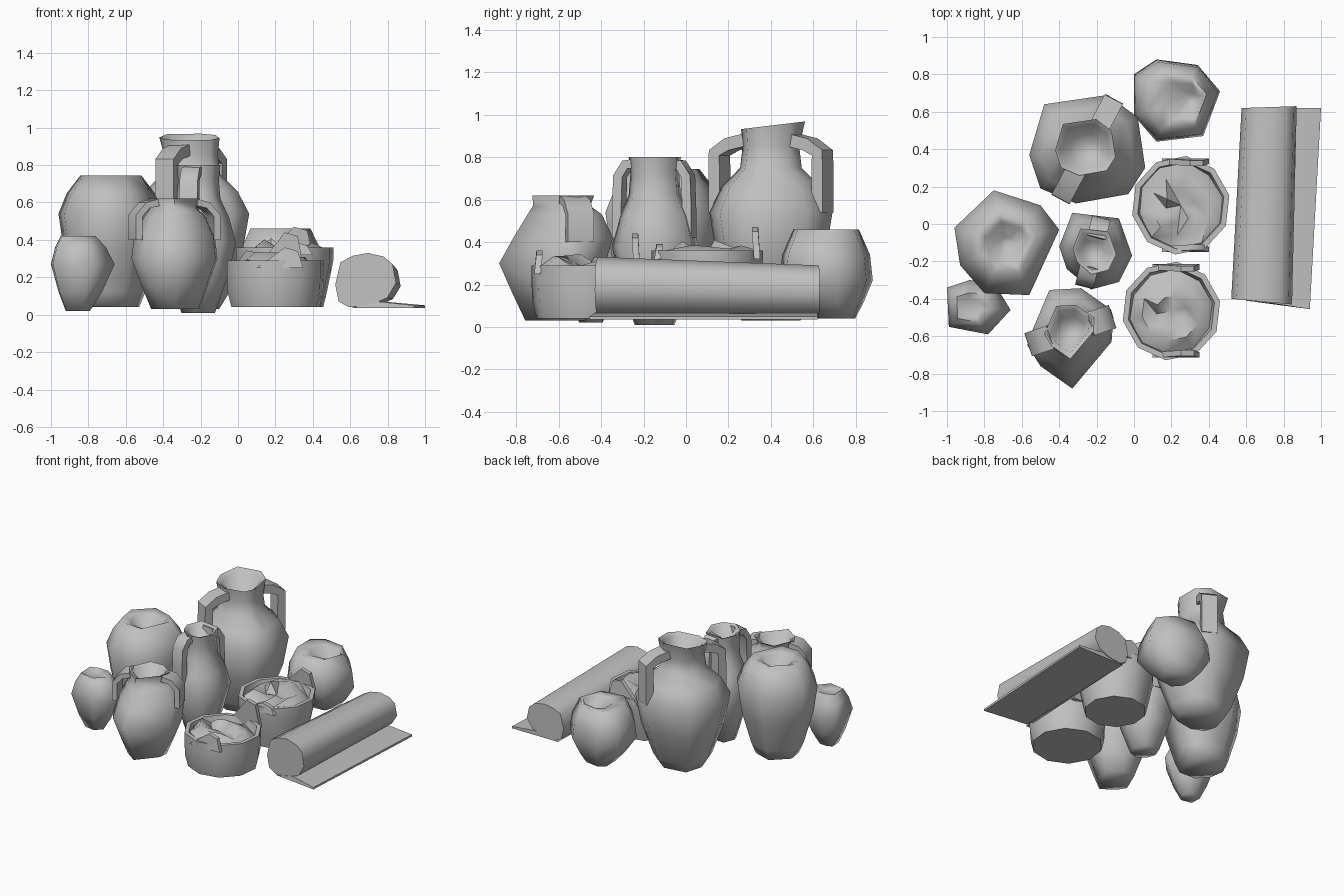
import bpy, bmesh, math, random
from mathutils import Vector

if "Cube" in bpy.data.objects:
    bpy.data.objects.remove(bpy.data.objects["Cube"])

random.seed(4)
clay = bpy.data.materials.new("grey clay")
clay.diffuse_color = (0.53, 0.53, 0.53, 1)
clay.use_nodes = True
clay.node_tree.nodes["Principled BSDF"].inputs["Base Color"].default_value = clay.diffuse_color


def finish(name, bm, angle=50):
    bmesh.ops.recalc_face_normals(bm, faces=bm.faces)
    mesh = bpy.data.meshes.new(name)
    bm.to_mesh(mesh)
    bm.free()
    mesh.materials.append(clay)
    ob = bpy.data.objects.new(name, mesh)
    bpy.context.collection.objects.link(ob)
    bpy.ops.object.select_all(action='DESELECT')
    ob.select_set(True)
    bpy.context.view_layer.objects.active = ob
    bpy.ops.object.shade_smooth_by_angle(angle=math.radians(angle))


def loft(name, rings, angle=85):
    """Skin a list of closed rings and cap both ends."""
    bm = bmesh.new()
    vs = [[bm.verts.new(p) for p in r] for r in rings]
    n = len(vs[0])
    for a, b in zip(vs, vs[1:]):
        for i in range(n):
            j = (i + 1) % n
            bm.faces.new((a[i], a[j], b[j], b[i]))
    bm.faces.new(vs[0])
    bm.faces.new(vs[-1])
    finish(name, bm, angle)


def pot(name, centre, outline, profile):
    """Plan outline scaled up a profile of (z, scale, shift x, shift y, tilt along y)."""
    cx, cy = centre
    loft(name, [[(cx + dx + (x - cx) * s, cy + dy + (y - cy) * s, z + tilt * (y - cy) * s)
                 for x, y in outline] for z, s, dx, dy, tilt in profile])


def strap(name, path, side, w, t):
    """Flat handle following a path."""
    path = [Vector(p) for p in path]
    side = Vector(side).normalized()
    rings = []
    for i, p in enumerate(path):
        tan = path[min(i + 1, len(path) - 1)] - path[max(i - 1, 0)]
        n = tan.cross(side).normalized() * t
        s = side * w
        rings.append([p + s + n, p - s + n, p - s - n, p + s - n])
    loft(name, rings, 50)


def handle_pair(name, centre, direction, path, w, t):
    """Two opposite handles; path is (distance from the axis, height)."""
    d = Vector(direction).normalized()
    for k, sgn in (("a", 1), ("b", -1)):
        pts = [(centre[0] + d.x * r * sgn, centre[1] + d.y * r * sgn, z) for r, z in path]
        strap(name + "_" + k, pts, (-d.y, d.x, 0), w, t)


# Tall two-handled amphora
pot("amphora", (-.25, .40),
    [(-.56, .37), (-.48, .64), (-.14, .69), (.02, .57), (.06, .30), (-.03, .16), (-.31, .11), (-.50, .19)],
    [(.03, .48, 0, 0, 0), (.10, .62, 0, 0, 0), (.33, .88, 0, 0, 0), (.54, 1, 0, 0, 0), (.66, .80, 0, 0, 0),
     (.75, .50, 0, 0, 0), (.85, .46, 0, 0, 0), (.95, .52, -.01, .01, .12), (.93, .42, -.01, .01, .12),
     (.82, .28, 0, 0, 0)])
handle_pair("amphora_handle", (-.25, .40), (.24, .45, 0),
            [(.12, .88), (.21, .86), (.275, .82), (.275, .72), (.275, .54)], .055, .03)

# Large round jar with a dimpled top
pot("large_jar", (-.68, -.10),
    [(-.75, .18), (-.50, .10), (-.40, -.03), (-.56, -.38), (-.80, -.37), (-.93, -.22), (-.96, -.02)],
    [(.04, .54, 0, 0, 0), (.12, .66, 0, 0, 0), (.35, .90, 0, 0, 0), (.54, 1, 0, 0, 0), (.65, .84, 0, 0, 0),
     (.745, .58, 0, 0, 0), (.72, .40, 0, 0, 0), (.64, .12, 0, 0, 0)])

# Slim jug in the middle
pot("slim_jug", (-.22, -.15),
    [(-.40, -.12), (-.33, .06), (-.08, .03), (-.01, -.17), (-.08, -.31), (-.23, -.35), (-.36, -.24)],
    [(.01, .46, 0, 0, 0), (.20, .78, 0, 0, 0), (.38, 1, 0, 0, 0), (.52, .82, 0, 0, 0), (.62, .60, 0, 0, 0),
     (.72, .56, 0, 0, 0), (.80, .60, 0, 0, 0), (.79, .48, 0, 0, 0), (.70, .30, 0, 0, 0)])
handle_pair("slim_jug_handle", (-.22, -.15), (.25, 1, 0),
            [(.08, .77), (.13, .765), (.165, .71), (.17, .56), (.17, .42)], .05, .022)

# Front jug with side handles
pot("front_jug", (-.33, -.60),
    [(-.57, -.65), (-.46, -.39), (-.28, -.38), (-.11, -.50), (-.12, -.63), (-.33, -.88), (-.50, -.76)],
    [(.03, .56, 0, 0, 0), (.16, .78, 0, 0, 0), (.30, 1, 0, 0, 0), (.42, .94, 0, .05, 0), (.53, .70, 0, .05, 0),
     (.57, .54, -.01, .03, 0), (.62, .58, -.01, .04, 0), (.61, .46, -.01, .04, 0), (.50, .34, -.01, .03, 0)])
handle_pair("front_jug_handle", (-.34, -.57), (.9, .3, 0),
            [(.11, .60), (.17, .585), (.22, .53), (.22, .40)], .065, .018)

# Small pot at the left
pot("small_pot", (-.84, -.45),
    [(-1, -.34), (-.99, -.55), (-.78, -.59), (-.66, -.46), (-.75, -.31), (-.88, -.30)],
    [(.02, .38, -.02, 0, 0), (.12, .68, -.01, 0, 0), (.27, 1, 0, 0, 0), (.36, .80, -.01, 0, 0),
     (.42, .55, -.02, 0, 0), (.40, .3, -.02, 0, 0)])

# Round pot at the back
pot("back_pot", (.22, .66),
    [(0, .80), (.12, .88), (.34, .85), (.46, .71), (.37, .47), (.12, .44), (0, .58)],
    [(.04, .44, 0, .04, 0), (.11, .70, 0, .02, 0), (.22, 1, 0, 0, 0), (.34, .94, 0, 0, 0), (.46, .70, 0, 0, 0),
     (.45, .45, .04, 0, 0), (.37, .15, .09, .01, 0)])


def circle(c, r, z, n=10):
    return [(c[0] + r * math.cos(i * math.tau / n + .2), c[1] + r * math.sin(i * math.tau / n + .2), z)
            for i in range(n)]


def basket(name, c, top, base, peaks):
    # Wall with a thick rim
    loft(name, [circle(c, r, z) for r, z in
                ((base, .04), (base + .02, .12), (.265, top - .07), (.265, top), (.235, top), (.22, top - .06))], 60)
    # Crumpled heap filling it
    bm = bmesh.new()
    rings = [[bm.verts.new((x, y, z + random.uniform(-.04, .05))) for x, y, z in circle(c, r, top + h)]
             for r, h in ((.23, -.04), (.16, .01), (.08, .0))]
    mid = bm.verts.new((c[0], c[1], top - .02))
    for a, b in zip(rings, rings[1:]):
        for i in range(10):
            j = (i + 1) % 10
            bm.faces.new((a[i], a[j], b[j]))
            bm.faces.new((a[i], b[j], b[i]))
    for i in range(10):
        bm.faces.new((rings[-1][i], rings[-1][(i + 1) % 10], mid))
    finish(name + "_contents", bm, 50)
    # Pointed grips rising from the rim
    for k, (sgn, z) in enumerate(peaks):
        y = c[1] + sgn * .235
        loft(f"{name}_grip_{k}", [[(c[0] - .10, y + d, top - .04), (c[0] + .15, y + d, top - .04),
                                   (c[0] + .12, y - sgn * .01 + d, z - .02), (c[0] + .05, y - sgn * .01 + d, z)]
                                  for d in (-.015, .015)], 50)


basket("front_basket", (.20, -.465), .29, .24, ((1, .44), (-1, .36)))
basket("rear_basket", (.25, .10), .36, .21, ((1, .47), (-1, .39)))

# Rolled rug with its loose end lying flat
roll = [(.55, .28), (.62, .315), (.71, .33), (.80, .31), (.85, .27), (.87, .17),
        (.82, .09), (.72, .05), (.60, .04), (.54, .07), (.52, .16)]


def section(y, slant, left, width, height, inset=1):
    cx, cz = left + width / 2, .04 + height / 2
    return [(cx + (u - .5) * width * inset, y + slant * u, cz + (v - .5) * height * inset)
            for u, v in (((x - .52) / .35, (z - .04) / .29) for x, z in roll)]


loft("rug_roll", [section(-.40, -.03, .52, .325, .29), section(.62, .01, .575, .295, .25)], 60)
loft("rug_flap", [[(.60, -.41, .035), (.94, -.455, .035), (.94, -.455, .05), (.75, -.425, .07)],
                  [(.62, .62, .035), (1.0, .62, .035), (1.0, .62, .05), (.78, .62, .07)]], 30)
